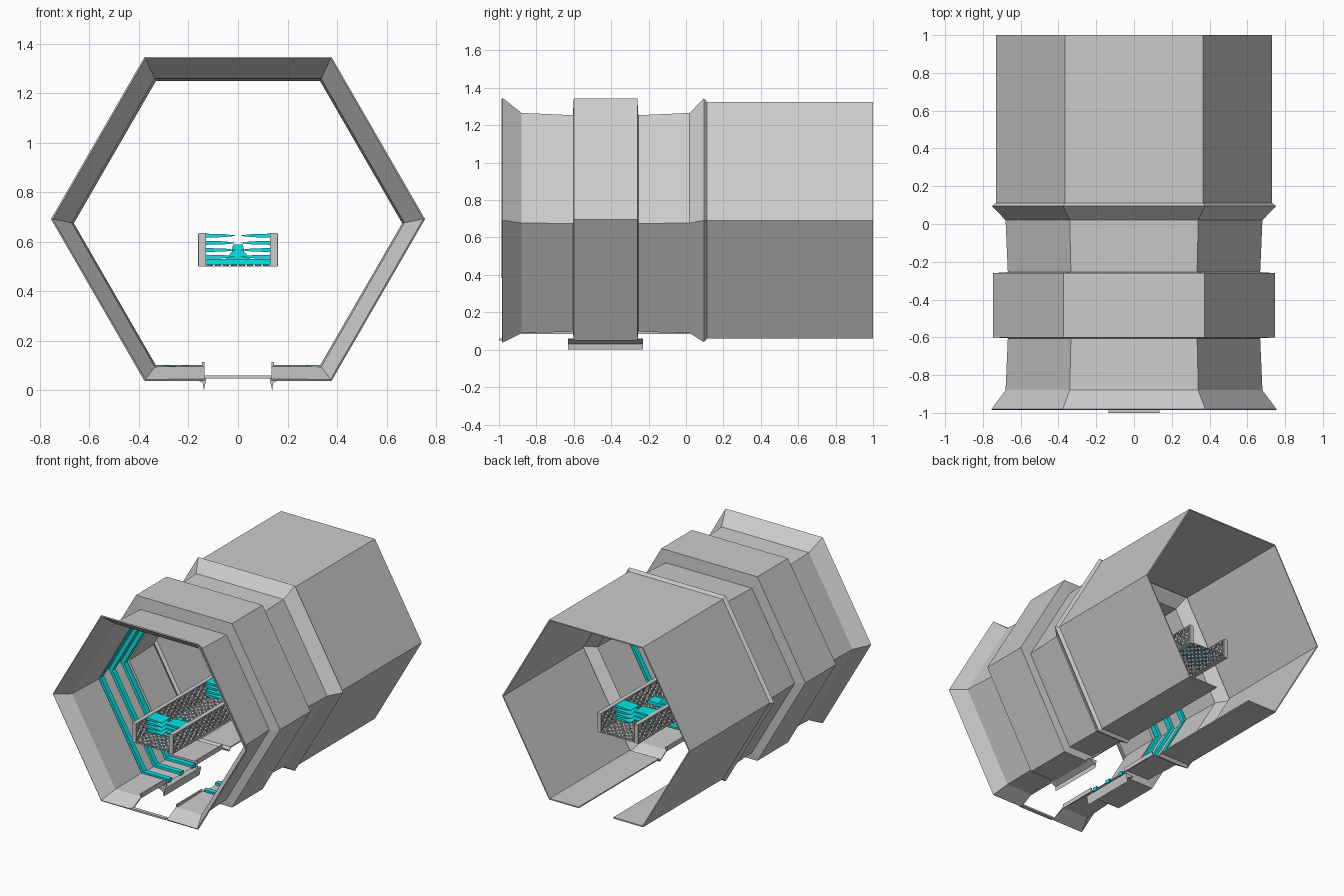
import bpy, bmesh, math
from mathutils import Vector

if "Cube" in bpy.data.objects:
    bpy.data.objects.remove(bpy.data.objects["Cube"])

cyan = bpy.data.materials.new("cyan")
cyan.diffuse_color = (0.0, 0.8, 0.8, 1)
cyan.use_nodes = True
cyan.node_tree.nodes["Principled BSDF"].inputs["Base Color"].default_value = cyan.diffuse_color
C60 = math.sin(math.pi / 3)
SLOT = 0.135


def make(name, bm, mat=None):
    bmesh.ops.recalc_face_normals(bm, faces=bm.faces[:])
    me = bpy.data.meshes.new(name)
    bm.to_mesh(me)
    bm.free()
    ob = bpy.data.objects.new(name, me)
    bpy.context.collection.objects.link(ob)
    if mat:
        me.materials.append(mat)
    return ob


def section(y, r, cz):
    """Hexagon cross-section left open at the floor slot."""
    a = r * C60
    pts = [(SLOT, -a), (r / 2, -a), (r, 0), (r / 2, a)]
    pts += [(-x, z) for x, z in reversed(pts)]
    return [Vector((x, y, cz + z)) for x, z in pts]


def loft(name, rings, mat=None, closed=False):
    bm = bmesh.new()
    vs = [[bm.verts.new(p) for p in ring] for ring in rings]
    pairs = list(zip(vs, vs[1:])) + ([(vs[-1], vs[0])] if closed else [])
    for a, b in pairs:
        for i in range(len(a) - 1):
            bm.faces.new((a[i], a[i + 1], b[i + 1], b[i]))
    if closed:
        for k in (0, -1):
            bm.faces.new([v[k] for v in vs])
    return make(name, bm, mat)


def prism(name, outline, y0, y1, mat=None):
    """Extrude an (x, z) outline along y."""
    bm = bmesh.new()
    f = bm.faces.new([bm.verts.new((x, y0, z)) for x, z in outline])
    ext = bmesh.ops.extrude_face_region(bm, geom=[f])["geom"]
    bmesh.ops.translate(bm, vec=(0, y1 - y0, 0),
                        verts=[v for v in ext if isinstance(v, bmesh.types.BMVert)])
    return make(name, bm, mat)


def box(name, x0, x1, y0, y1, z0, z1, mat=None):
    return prism(name, [(x0, z0), (x1, z0), (x1, z1), (x0, z1)], y0, y1, mat)


def lattice(name, origin, u, v, nu, nv):
    """Flat triangulated grid turned into an open truss."""
    bm = bmesh.new()
    o, u, v = Vector(origin), Vector(u), Vector(v)
    g = [[bm.verts.new(o + u * i / nu + v * j / nv) for j in range(nv + 1)]
         for i in range(nu + 1)]
    for i in range(nu):
        for j in range(nv):
            a, b, c, d = g[i][j], g[i + 1][j], g[i + 1][j + 1], g[i][j + 1]
            for t in ([(a, b, c), (a, c, d)] if (i + j) % 2 else [(a, b, d), (b, c, d)]):
                bm.faces.new(t)
    ob = make(name, bm)
    w = ob.modifiers.new("truss", "WIREFRAME")
    w.thickness = 0.009
    return ob


# stepped tunnel shell: (y, radius, centre height)
profile = [(-0.98, 0.755, 0.692), (-0.88, 0.68, 0.677), (-0.605, 0.668, 0.675),
           (-0.6, 0.747, 0.695), (-0.26, 0.747, 0.695), (-0.255, 0.668, 0.675),
           (0.02, 0.68, 0.677), (0.095, 0.752, 0.692), (0.112, 0.73, 0.692),
           (1.0, 0.73, 0.692)]
shell = loft("tunnel_shell", [section(*p) for p in profile])
bm = bmesh.new()
bm.from_mesh(shell.data)
top = max(bm.faces, key=lambda f: f.calc_center_median().z)
if top.normal.z < 0:
    bmesh.ops.reverse_faces(bm, faces=bm.faces[:])
    bm.to_mesh(shell.data)
bm.free()
s = shell.modifiers.new("thickness", "SOLIDIFY")
s.thickness, s.offset = 0.009, -1

# glowing bands inside the raised collar
for i, y in enumerate((-0.56, -0.43, -0.30)):
    loft(f"light_band_{i}", [section(y - 0.018, 0.70, 0.682), section(y - 0.018, 0.664, 0.677),
                             section(y + 0.018, 0.664, 0.677), section(y + 0.018, 0.70, 0.682)],
         cyan, closed=True)

# inner collar lining behind the bands
loft("collar_lining", [section(-0.6, 0.69, 0.682), section(-0.26, 0.69, 0.682)])

# thin bar joining the front rim across the slot
box("front_sill", -0.135, 0.135, -1.0, -0.975, 0.048, 0.06)

# slot edge trim, hanging flaps and catwalk walls, mirrored on both sides
Y0, Y1 = -0.95, 0.76
L = Y1 - Y0
for side, sx in (("left", -1), ("right", 1)):
    prism(f"slot_flap_{side}", [(sx * 0.125, 0.06), (sx * 0.19, 0.055),
                                (sx * 0.142, 0.03), (sx * 0.138, 0.0)], -0.63, -0.23)
    for k, (a, b) in enumerate(((-0.88, -0.6), (-0.26, 0.02))):
        box(f"slot_trim_{side}_{k}", sx * 0.135, sx * 0.145, a, b, 0.085, 0.115)

    for x in (0.134, 0.156):
        lattice(f"catwalk_wall_{side}", (sx * x, Y0, 0.503), (0, L, 0), (0, 0, 0.128), 48, 4)
    for z in (0.5, 0.627):
        box(f"catwalk_rail_{side}", sx * 0.13, sx * 0.16, Y0, Y1, z, z + 0.008)
    for y in (Y0, Y1 - 0.012):
        box(f"catwalk_post_{side}", sx * 0.13, sx * 0.16, y, y + 0.012, 0.5, 0.635)

    # tapered light fingers stacked on the inner walls
    for y in (-0.78, -0.12, 0.55):
        for z in (0.54, 0.567, 0.596, 0.625):
            prism(f"light_finger_{side}", [(sx * 0.131, z - 0.008), (sx * 0.055, z - 0.006),
                                           (sx * 0.012, z - 0.001), (sx * 0.012, z + 0.001),
                                           (sx * 0.055, z + 0.006), (sx * 0.131, z + 0.008)],
                  y - 0.05, y + 0.05, cyan)

# catwalk floor
lattice("catwalk_floor", (-0.13, Y0, 0.505), (0.26, 0, 0), (0, L, 0), 8, 48)

# low light plates and centre emitters
for y in (-0.65, 0.2):
    box("light_plate", -0.13, 0.13, y - 0.04, y + 0.04, 0.508, 0.53, cyan)
    prism("light_emitter", [(-0.05, 0.53), (0.05, 0.53), (0.025, 0.56), (0.02, 0.59),
                            (-0.02, 0.59), (-0.025, 0.56)], y - 0.025, y + 0.025, cyan)
